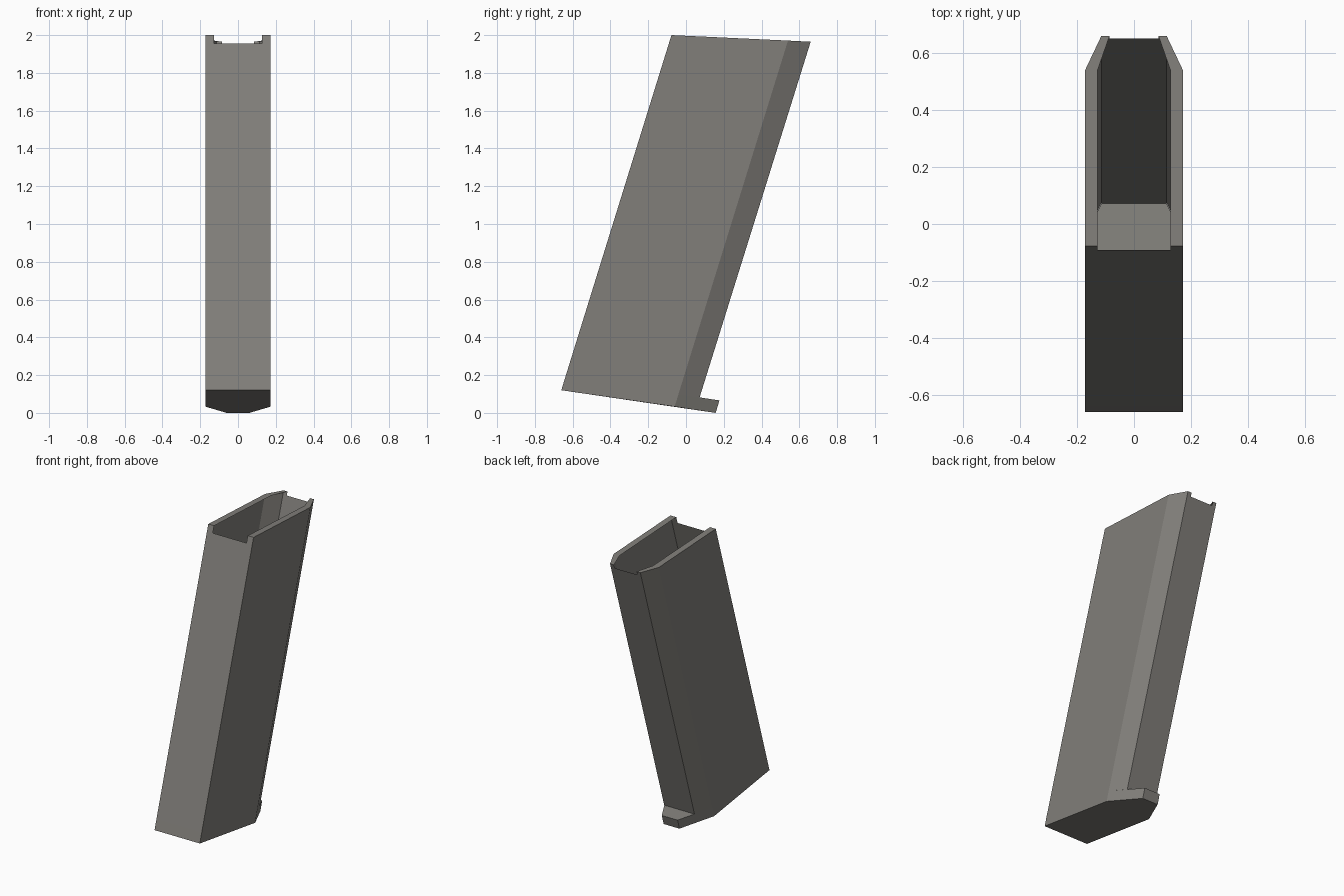
import bpy, bmesh
from mathutils import Vector

if "Cube" in bpy.data.objects:
    bpy.data.objects.remove(bpy.data.objects["Cube"])

grey = bpy.data.materials.new("warm_grey_metal")
grey.diffuse_color = (0.22, 0.212, 0.195, 1)
grey.use_nodes = True
grey.node_tree.nodes["Principled BSDF"].inputs["Base Color"].default_value = grey.diffuse_color


def make_part(name, polygons):
    """Join polygons (lists of points) into one welded object."""
    bm = bmesh.new()
    for poly in polygons:
        bm.faces.new([bm.verts.new(p) for p in poly])
    bmesh.ops.remove_doubles(bm, verts=bm.verts, dist=0.0005)
    bmesh.ops.recalc_face_normals(bm, faces=bm.faces)
    mesh = bpy.data.meshes.new(name)
    bm.to_mesh(mesh)
    bm.free()
    mesh.materials.append(grey)
    obj = bpy.data.objects.new(name, mesh)
    bpy.context.collection.objects.link(obj)
    return obj


def flip(points):
    """Mirror points across x = 0, reversing their order."""
    return [Vector((-p[0], p[1], p[2])) for p in reversed(points)]


def mirrored(points):
    """Close a half outline with its mirror image."""
    return points + flip(points)


# Base plate: tapered outline thickened along the leaning axis
lean = Vector((0, 0.02, 0.066))
half_base = [Vector(p) for p in ((0.172, -0.66, 0.12), (0.172, -0.06, 0.033), (0.06, 0.157, 0.0))]
bottom = mirrored(half_base)
top = [p + lean for p in bottom]
plate = [bottom, top]
for i in range(len(bottom)):
    j = (i + 1) % len(bottom)
    plate.append([bottom[i], bottom[j], top[j], top[i]])
make_part("base_plate", plate)

# Corner lines of the leaning thin-walled body
front_low, front_top = half_base[0] + lean, Vector((0.172, -0.077, 2.0))
side_low, side_top = half_base[1] + lean, Vector((0.172, 0.54, 1.971))
back_low, back_top = Vector((0.115, 0.072, 0.082)), Vector((0.115, 0.66, 1.965))

# Inner edge of the top rim
rim_front = Vector((0.128, -0.077, 2.0))
rim_side = Vector((0.128, 0.54, 1.971))
rim_back = Vector((0.086, 0.66, 1.965))


def notch_point(low, high, rim, z):
    """Point under the rim corner, on the wall, at height z."""
    t = (z - low.z) / (high.z - low.z)
    p = low.lerp(high, t)
    return Vector((rim.x, p.y, z))


front_notch = notch_point(front_low, front_top, rim_front, 1.955)
back_notch = notch_point(back_low, back_top, rim_back, 1.94)

# Body: notched front and back panels, flat sides, angled rear corners, top rim
sides = [
    [front_low, side_low, side_top, front_top],
    [side_low, back_low, back_top, side_top],
    [front_top, side_top, rim_side, rim_front],
    [side_top, back_top, rim_back, rim_side],
]
body = sides + [flip(s) for s in sides]
body.append(mirrored([front_low, front_top, rim_front, front_notch]))
body.append(mirrored([back_low, back_top, rim_back, back_notch]))
make_part("hollow_body", body)
